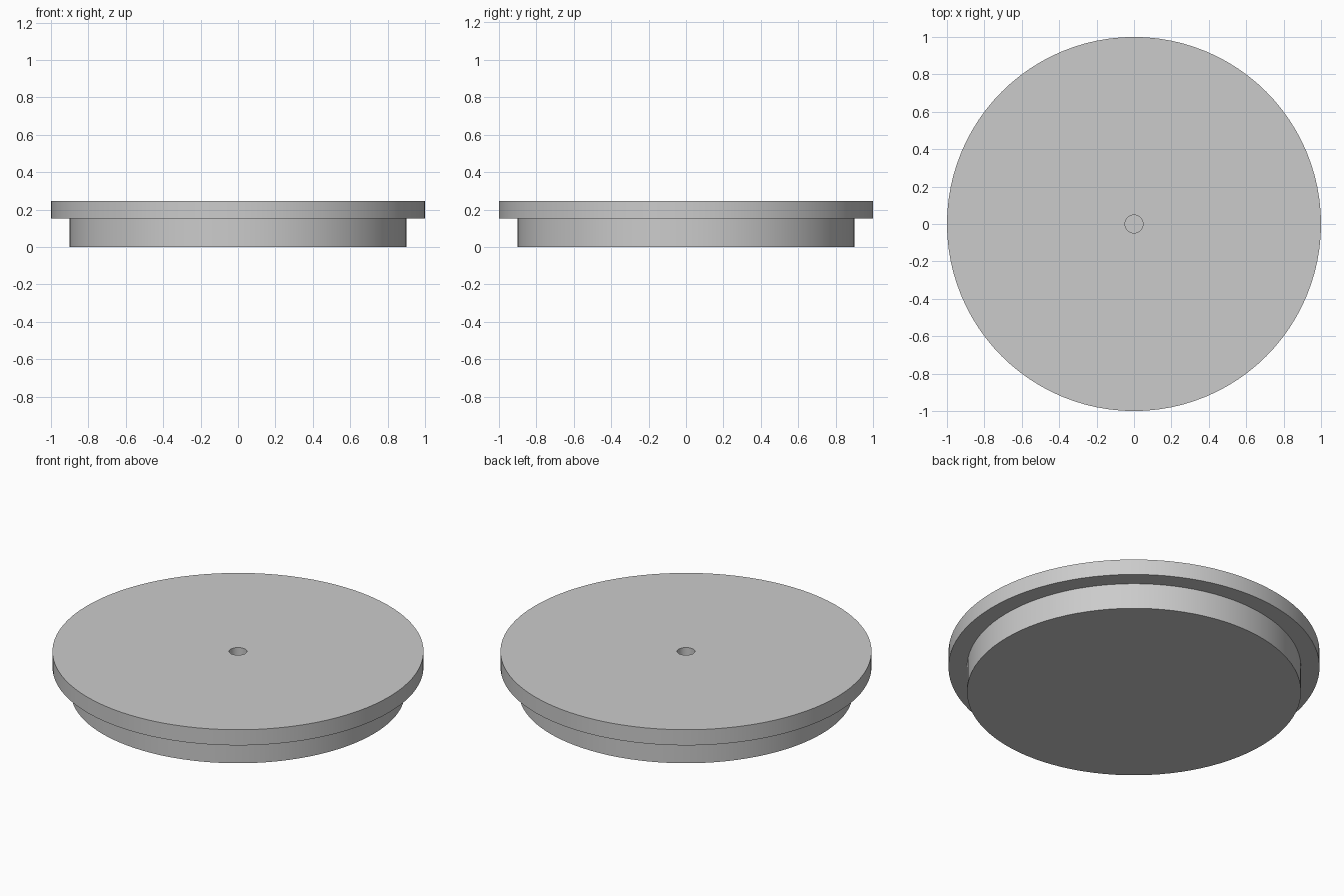
import bpy
import bmesh
import math

SEGMENTS = 96

cube = bpy.data.objects.get("Cube")
if cube:
    bpy.data.objects.remove(cube, do_unlink=True)

# Plain grey finish
grey = bpy.data.materials.new("light grey")
grey.use_nodes = True
colour = (0.6, 0.6, 0.6, 1)
grey.diffuse_color = colour
grey.node_tree.nodes["Principled BSDF"].inputs["Base Color"].default_value = colour


def lathe(name, profile):
    """Revolve (radius, z) points round z; end rings are capped."""
    bm = bmesh.new()
    rings = []
    for radius, z in profile:
        rings.append([bm.verts.new((radius * math.cos(a), radius * math.sin(a), z))
                      for a in (math.tau * i / SEGMENTS for i in range(SEGMENTS))])
    for low, high in zip(rings, rings[1:]):
        for i in range(SEGMENTS):
            j = (i + 1) % SEGMENTS
            bm.faces.new((low[i], low[j], high[j], high[i]))
    bm.faces.new(rings[0][::-1])
    bm.faces.new(rings[-1])
    bmesh.ops.recalc_face_normals(bm, faces=bm.faces)
    mesh = bpy.data.meshes.new(name)
    bm.to_mesh(mesh)
    bm.free()
    mesh.materials.append(grey)
    obj = bpy.data.objects.new(name, mesh)
    bpy.context.collection.objects.link(obj)
    bpy.ops.object.select_all(action="DESELECT")
    obj.select_set(True)
    bpy.context.view_layer.objects.active = obj
    bpy.ops.object.shade_smooth_by_angle(angle=math.radians(30))
    return obj


# Stepped disc: narrow plug, overhanging rim, blind centre hole
PLUG_RADIUS, RIM_RADIUS, HOLE_RADIUS = 0.9, 1.0, 0.048
STEP, TOP, HOLE_FLOOR = 0.153, 0.246, 0.153
lathe("stepped_lid", [
    (PLUG_RADIUS, 0), (PLUG_RADIUS, STEP),
    (RIM_RADIUS, STEP), (RIM_RADIUS, TOP),
    (HOLE_RADIUS, TOP), (HOLE_RADIUS, HOLE_FLOOR),
])
